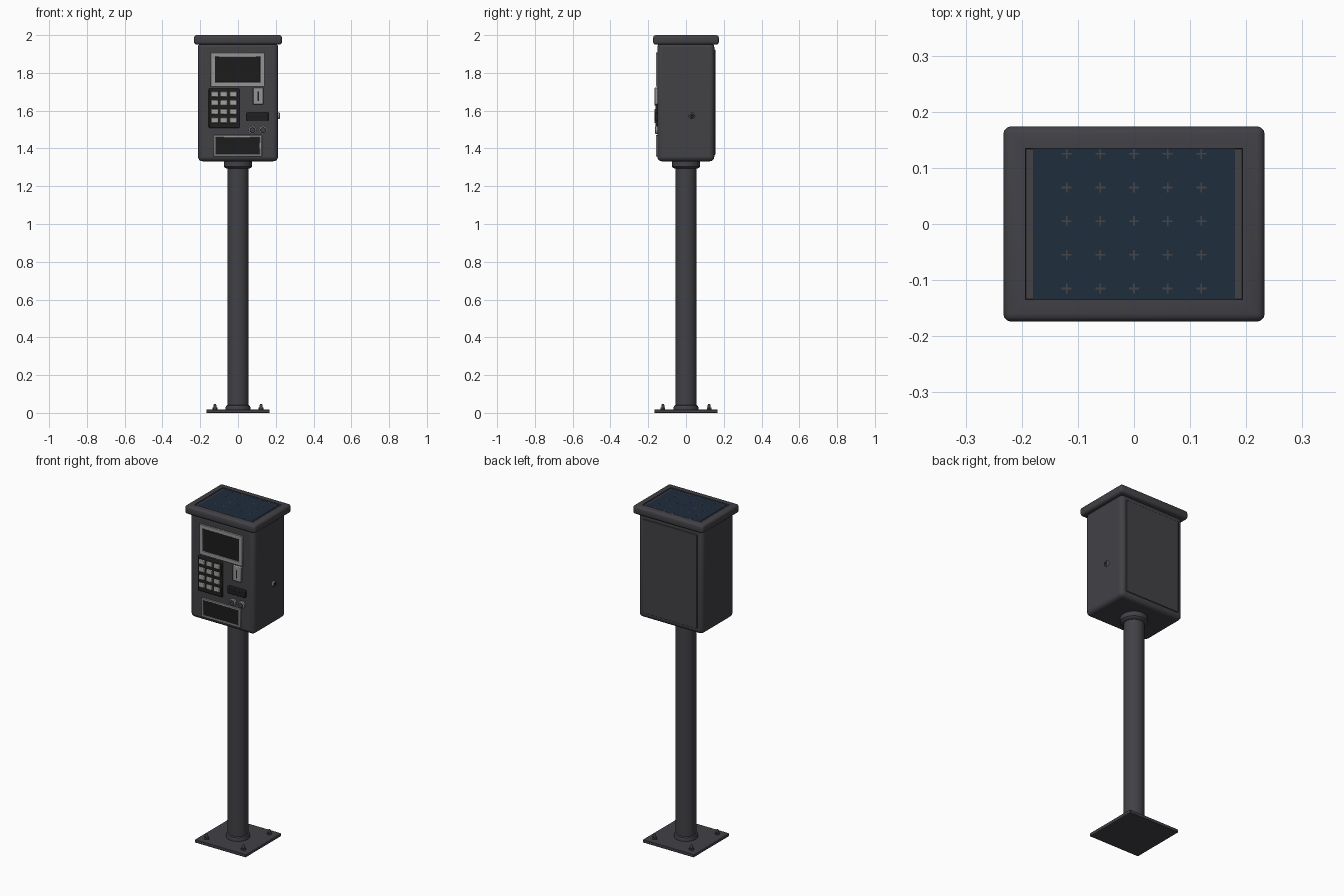
import bpy, bmesh, math

if "Cube" in bpy.data.objects:
    bpy.data.objects.remove(bpy.data.objects["Cube"])


def mat(name, r, g, b):
    m = bpy.data.materials.new(name)
    m.diffuse_color = (r, g, b, 1)
    m.use_nodes = True
    m.node_tree.nodes["Principled BSDF"].inputs["Base Color"].default_value = m.diffuse_color
    return m


GREY = mat("charcoal paint", 0.054, 0.052, 0.060)
BLACK = mat("black plastic", 0.014, 0.014, 0.015)
SCREEN = mat("dark glass", 0.012, 0.012, 0.012)
STEEL = mat("brushed steel", 0.30, 0.30, 0.30)
KEY = mat("key grey", 0.36, 0.36, 0.34)
SOLAR = mat("solar blue", 0.014, 0.026, 0.048)
LINE = mat("contact grey", 0.06, 0.06, 0.065)


def finish(name, bm, material, bevel=0, segments=3):
    me = bpy.data.meshes.new(name)
    bmesh.ops.recalc_face_normals(bm, faces=bm.faces)
    bm.to_mesh(me)
    bm.free()
    ob = bpy.data.objects.new(name, me)
    bpy.context.collection.objects.link(ob)
    me.materials.append(material)
    if bevel:
        mod = ob.modifiers.new("Bevel", 'BEVEL')
        mod.width, mod.segments = bevel, segments
        mod.limit_method = 'ANGLE'
    bpy.ops.object.select_all(action='DESELECT')
    ob.select_set(True)
    bpy.context.view_layer.objects.active = ob
    bpy.ops.object.shade_smooth_by_angle(angle=math.radians(35))
    return ob


def box(name, x, y, z, material, bevel=0, segments=2):
    """Box from (min, max) pairs."""
    bm = bmesh.new()
    bmesh.ops.create_cube(bm, size=1)
    for v in bm.verts:
        v.co = [(a + b) / 2 + c * (b - a) for (a, b), c in zip((x, y, z), v.co)]
    return finish(name, bm, material, bevel, segments)


def lathe(name, profile, material, loc=(0, 0, 0), axis='Z', sides=32):
    """Spin (radius, height) points; the axis may point up, forward or right."""
    bm = bmesh.new()
    rings = []
    for r, h in profile:
        ring = []
        for i in range(sides):
            a = 2 * math.pi * i / sides
            u, v = r * math.cos(a), r * math.sin(a)
            p = {'Z': (u, v, h), '-Y': (u, -h, v), 'X': (h, u, v)}[axis]
            ring.append(bm.verts.new([s + t for s, t in zip(p, loc)]))
        rings.append(ring)
    for a, b in zip(rings, rings[1:]):
        for i in range(sides):
            j = (i + 1) % sides
            bm.faces.new((a[i], a[j], b[j], b[i]))
    bm.faces.new(rings[0])
    bm.faces.new(rings[-1])
    return finish(name, bm, material)


def frame(name, x, z, rim, y, material):
    """Raised rectangular ring on the front face, y = (front, back)."""
    bm = bmesh.new()
    loops = []
    for inset, depth in ((0, y[1]), (0, y[0]), (rim, y[0]), (rim, y[1])):
        x0, x1, z0, z1 = x[0] + inset, x[1] - inset, z[0] + inset, z[1] - inset
        loops.append([bm.verts.new((px, depth, pz)) for px, pz in
                      ((x0, z0), (x1, z0), (x1, z1), (x0, z1))])
    for k in range(4):
        a, b = loops[k], loops[(k + 1) % 4]
        for i in range(4):
            j = (i + 1) % 4
            bm.faces.new((a[i], a[j], b[j], b[i]))
    return finish(name, bm, material, 0.002, 1)


F = -0.152   # front face of the cabinet

# Base plate with anchor bolts
box("base_plate", (-.168, .168), (-.168, .168), (0, .018), GREY, .003)
for sx in (-1, 1):
    for sy in (-1, 1):
        at = (sx * .122, sy * .122, .017)
        lathe("anchor_nut", [(.014, 0), (.014, .012)], GREY, at, sides=6)
        lathe("anchor_bolt", [(.008, 0), (.008, .024), (.004, .03)], GREY, at, sides=12)

# Post with foot collar and neck collar
lathe("post", [(.056, .01), (.056, 1.34)], GREY)
lathe("foot_collar", [(.065, .015), (.065, .030), (.062, .038), (.056, .042)], GREY)
lathe("neck_collar", [(.056, 1.293), (.068, 1.296), (.075, 1.304), (.075, 1.34)], GREY)

# Cabinet and rear service door
box("cabinet", (-.212, .212), (F, .150), (1.332, 1.96), GREY, .024, 4)
box("rear_door", (-.180, .180), (.140, .155), (1.365, 1.925), GREY, .003)

# Overhanging cap with a recessed top
bm = bmesh.new()
bmesh.ops.create_cube(bm, size=1)
for v in bm.verts:
    v.co = (v.co.x * .466, v.co.y * .348, 1.975 + v.co.z * .05)
bmesh.ops.bevel(bm, geom=bm.edges[:], offset=.014, segments=3, profile=.5, affect='EDGES')
bm.normal_update()
top = [max(bm.faces, key=lambda f: f.calc_center_median().z + f.calc_area())]
bmesh.ops.inset_region(bm, faces=top, thickness=.036)
bmesh.ops.inset_region(bm, faces=top, thickness=.001, depth=-.006)
finish("cap", bm, GREY)

# Solar panel and its contact crosses
box("solar_panel", (-.180, .180), (-.135, .135), (1.990, 1.9965), SOLAR)
for i in range(5):
    for j in range(5):
        cx, cy = -.12 + .06 * i, -.115 + .06 * j
        box("solar_contact", (cx - .009, cx + .009), (cy - .0015, cy + .0015),
            (1.996, 1.9970), LINE)
        box("solar_contact", (cx - .0015, cx + .0015), (cy - .009, cy + .009),
            (1.996, 1.9971), LINE)

# Display and ticket tray: steel frames around dark glass
for name, x, z, rim in (("display", (-.145, .141), (1.727, 1.908), .024),
                        ("ticket_tray", (-.130, .126), (1.357, 1.470), .012)):
    frame(name + "_frame", x, z, rim, (F - .008, F + .004), STEEL)
    box(name + "_glass", (x[0] + rim - .003, x[1] - rim + .003), (F - .003, F + .003),
        (z[0] + rim - .003, z[1] - rim + .003), SCREEN)

# Keypad
box("keypad_plate", (-.155, .008), (F - .010, F + .005), (1.508, 1.717), BLACK, .005)
for col in range(3):
    for row in range(4):
        kx, kz = -.124 + .0495 * col, 1.687 - .046 * row
        box("key", (kx - .019, kx + .019), (F - .015, F - .008),
            (kz - .014, kz + .014), KEY, .004)

# Coin slot
box("coin_plate", (.079, .134), (F - .014, F + .004), (1.632, 1.722), STEEL, .004)
box("coin_slot", (.102, .111), (F - .0148, F - .010), (1.652, 1.702), BLACK)

# Card reader
box("card_reader", (.045, .162), (F - .015, F + .004), (1.547, 1.590), BLACK, .004)
box("card_slot", (.058, .149), (F - .0156, F - .010), (1.565, 1.572), SCREEN)

# Round push buttons with steel rings
for bx in (.077, .133):
    lathe("button_ring", [(.021, 0), (.021, .010), (.016, .012), (.016, .004)],
          STEEL, (bx, F, 1.497), '-Y', 24)
    lathe("button", [(.0165, 0), (.0165, .010), (.013, .013)],
          GREY, (bx, F, 1.497), '-Y', 24)

# Side lock
lathe("lock_barrel", [(.016, -.004), (.016, .008), (.013, .011)],
      STEEL, (.212, .031, 1.573), 'X', 24)
lathe("lock_core", [(.012, 0), (.012, .0116)], BLACK, (.212, .031, 1.573), 'X', 24)
